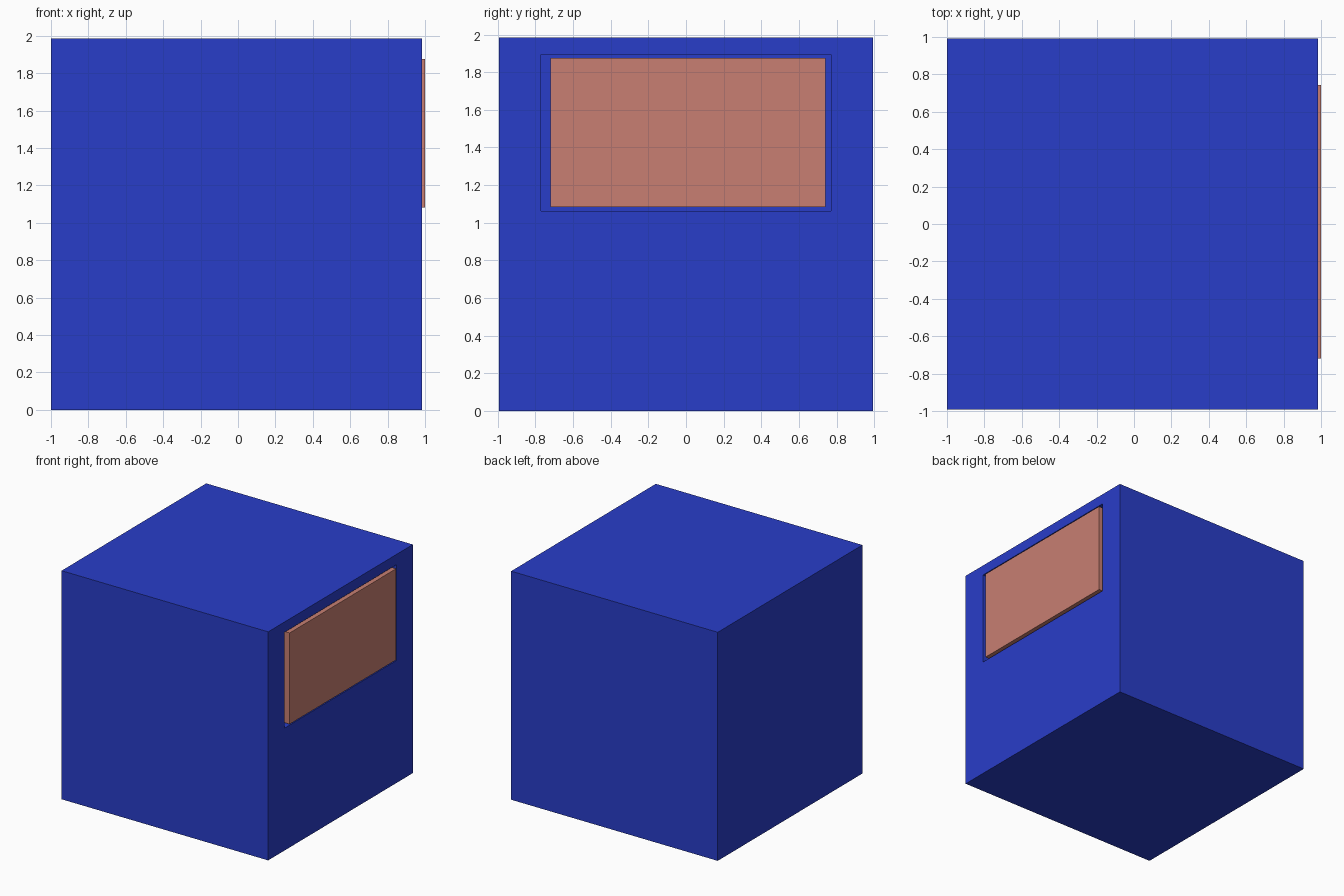
import bpy, bmesh
from mathutils import Vector

if "Cube" in bpy.data.objects:
    bpy.data.objects.remove(bpy.data.objects["Cube"])


def material(name, color):
    m = bpy.data.materials.new(name)
    m.diffuse_color = (*color, 1)
    m.use_nodes = True
    m.node_tree.nodes["Principled BSDF"].inputs["Base Color"].default_value = m.diffuse_color
    return m


def box(bm, lo, hi):
    lo, hi = Vector(lo), Vector(hi)
    bmesh.ops.create_cube(bm, size=1)
    for v in bm.verts:
        v.co = [(lo[i] + hi[i]) / 2 + v.co[i] * (hi[i] - lo[i]) for i in range(3)]


def finish(bm, name, mat):
    bmesh.ops.recalc_face_normals(bm, faces=bm.faces)
    me = bpy.data.meshes.new(name)
    bm.to_mesh(me)
    bm.free()
    me.materials.append(mat)
    ob = bpy.data.objects.new(name, me)
    bpy.context.collection.objects.link(ob)
    return ob


blue = material("blue", (0.022, 0.047, 0.584))
pink = material("pink", (0.578, 0.212, 0.168))
FACE_X, DEPTH = 0.985, 0.1

# Cabinet: cube with a rectangular recess in its right face
bm = bmesh.new()
box(bm, (-1, -0.9925, 0), (FACE_X, 0.9925, 1.985))
side = next(f for f in bm.faces if f.normal.x > 0.9)
bmesh.ops.inset_individual(bm, faces=[side], thickness=0.1)
mid = side.calc_center_median()
for v in side.verts:
    v.co.y = 0.77 if v.co.y > mid.y else -0.77
    v.co.z = 1.895 if v.co.z > mid.z else 1.063
floor = bmesh.ops.extrude_discrete_faces(bm, faces=[side])["faces"][0]
bmesh.ops.translate(bm, vec=(-DEPTH, 0, 0), verts=floor.verts)
finish(bm, "cabinet", blue)

# Screen panel: seated in the recess, standing slightly proud
bm = bmesh.new()
box(bm, (FACE_X - DEPTH, -0.72, 1.083), (1.0, 0.742, 1.875))
finish(bm, "screen_panel", pink)
